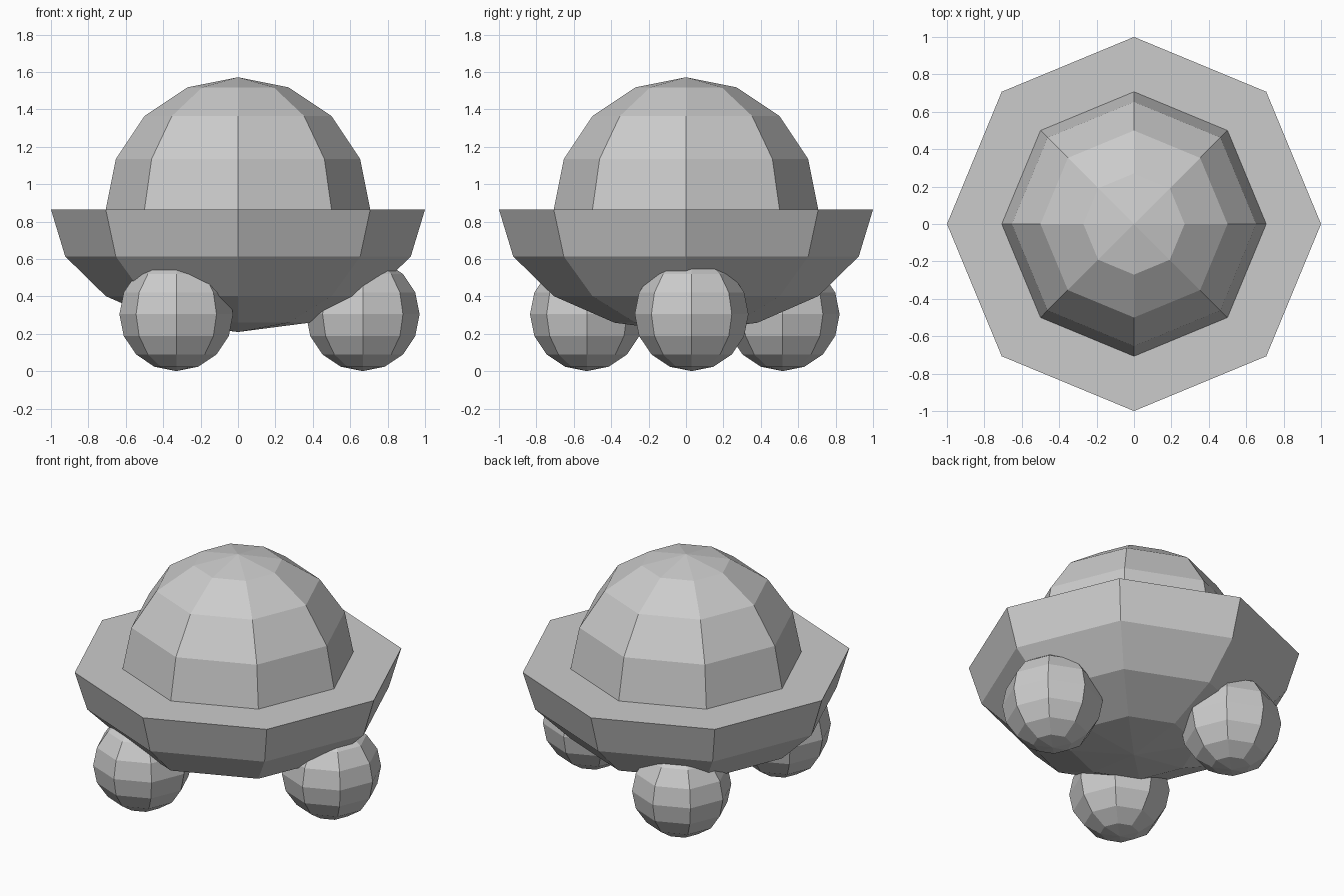
import bpy, bmesh
from mathutils import Matrix, Vector

if "Cube" in bpy.data.objects:
    bpy.data.objects.remove(bpy.data.objects["Cube"])


def ball(name, centre, scale, keep=None):
    """Eight-sided faceted sphere; keep='upper'/'lower' leaves a closed half."""
    bm = bmesh.new()
    bmesh.ops.create_uvsphere(bm, u_segments=8, v_segments=8, radius=1)
    if keep:
        sign = 1 if keep == 'upper' else -1
        cut = [v for v in bm.verts if v.co.z * sign < -0.01]
        bmesh.ops.delete(bm, geom=cut, context='VERTS')
        rim = [e for e in bm.edges if e.is_boundary]
        if keep == 'lower':
            bmesh.ops.contextual_create(bm, geom=rim)
    bmesh.ops.transform(bm, verts=bm.verts,
                        matrix=Matrix.LocRotScale(None, None, Vector(scale)))
    if keep != 'upper':
        bmesh.ops.recalc_face_normals(bm, faces=bm.faces)
    mesh = bpy.data.meshes.new(name)
    bm.to_mesh(mesh)
    bm.free()
    obj = bpy.data.objects.new(name, mesh)
    obj.location = centre
    bpy.context.collection.objects.link(obj)
    return obj


RIM_Z = 0.865

# Shallow bowl hull with a flat deck
ball("hull", (0, 0, RIM_Z), (1, 1, 0.655), 'lower')

# Dome standing on the deck
ball("dome", (0, 0, RIM_Z), (0.707, 0.707, 0.707), 'upper')

# Three round feet sunk into the hull
feet = {"right_foot": (0.667, 0.03),
        "front_left_foot": (-0.33, -0.53),
        "back_left_foot": (-0.33, 0.517)}
for name, (x, y) in feet.items():
    ball(name, (x, y, 0.305), (0.304, 0.304, 0.304))
